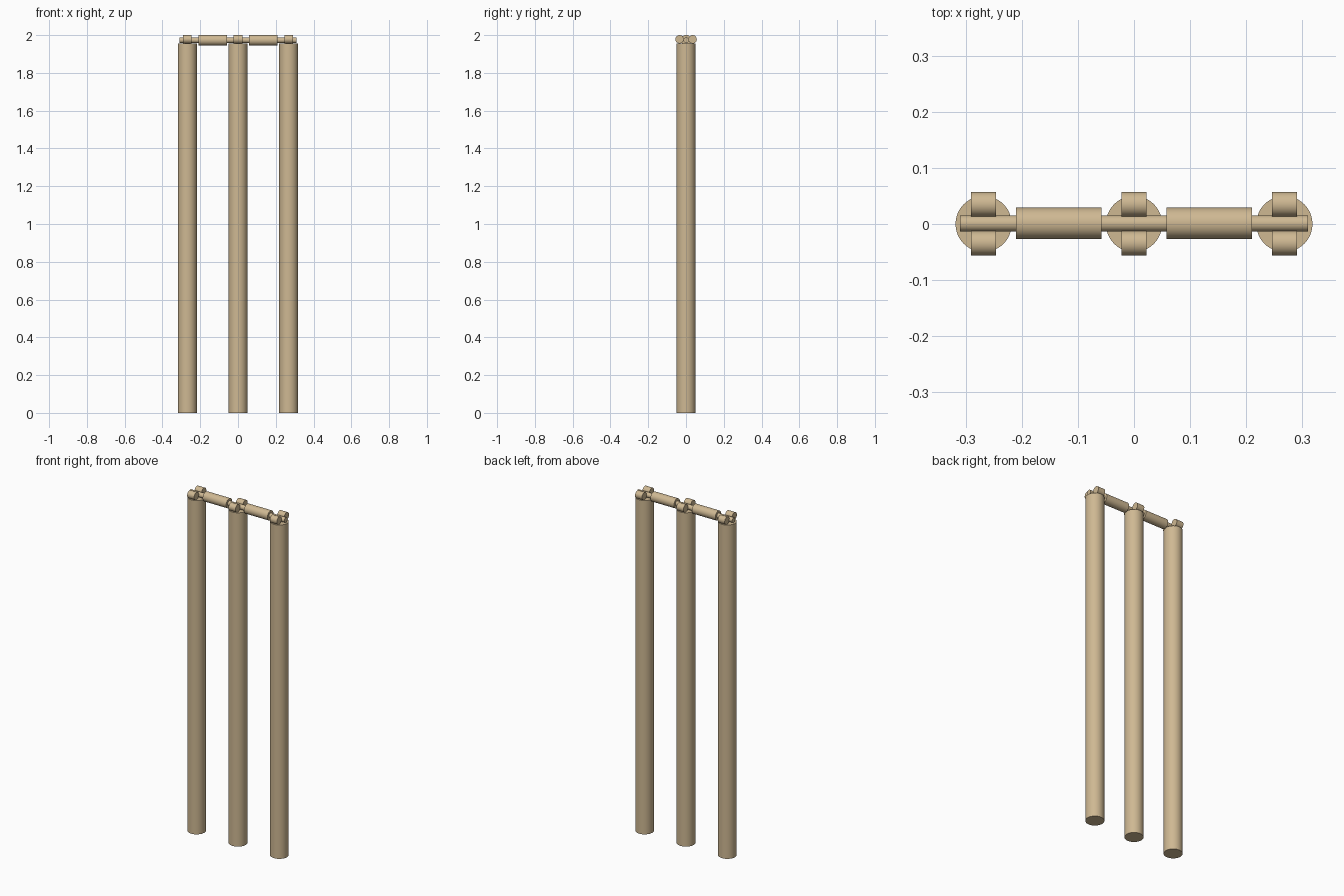
import bpy
import math

cube = bpy.data.objects.get("Cube")
if cube:
    bpy.data.objects.remove(cube, do_unlink=True)

# Pale wood
wood = bpy.data.materials.new("pale_wood")
wood.use_nodes = True
colour = (0.62, 0.48, 0.29, 1)
wood.diffuse_color = colour
wood.node_tree.nodes["Principled BSDF"].inputs["Base Color"].default_value = colour


def rod(name, radius, length, centre, along_x=True, sides=48):
    """Smooth-sided cylinder lying along x or standing along z."""
    turn = (0, math.pi / 2, 0) if along_x else (0, 0, 0)
    bpy.ops.mesh.primitive_cylinder_add(
        vertices=sides, radius=radius, depth=length, location=centre, rotation=turn)
    obj = bpy.context.object
    obj.name = name
    obj.data.materials.append(wood)
    bpy.ops.object.shade_smooth_by_angle(angle=math.radians(40))
    return obj


STUMP_TOP = 1.956
SPACING = 0.268
BAIL_Y, BAIL_Z = 0.001, 1.973

# Upright stumps, each with a pair of ridges that cradle the bails
for side, x in (("right", -SPACING), ("middle", 0), ("left", SPACING)):
    rod(f"{side}_stump", 0.05, STUMP_TOP, (x, 0, STUMP_TOP / 2), along_x=False)
    for place, y in (("front", -0.034), ("back", 0.035)):
        rod(f"{side}_{place}_ridge", 0.022, 0.045, (x, y, 1.978))

# Bails: a thin spindle with a thick barrel between the stumps
for side, s in (("right", -1), ("left", 1)):
    rod(f"{side}_bail_spindle", 0.0145, 0.31, (s * 0.155, BAIL_Y, BAIL_Z))
    rod(f"{side}_bail_barrel", 0.028, 0.152, (s * 0.134, BAIL_Y, BAIL_Z))
